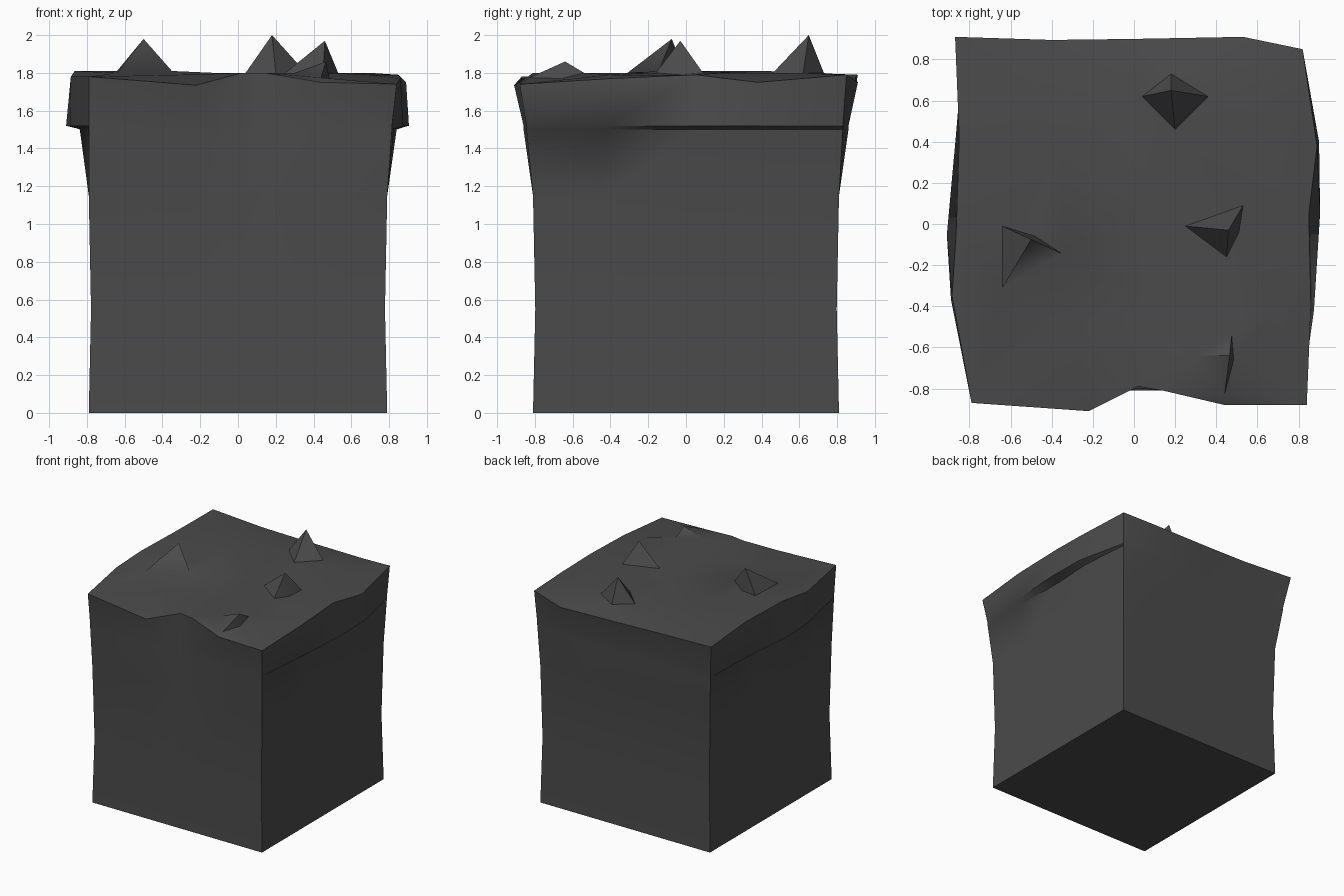
import bpy, bmesh, math
from mathutils import Vector
from mathutils.geometry import delaunay_2d_cdt

stone = bpy.data.materials.new("dark_grey_stone")
stone.diffuse_color = (0.07, 0.07, 0.07, 1)

# Uneven upper rim, counter-clockwise from the front left corner
rim = [(-0.79, -0.87, 1.78), (-0.22, -0.91, 1.735), (0.02, -0.79, 1.80),
       (0.14, -0.81, 1.80), (0.44, -0.88, 1.75), (0.84, -0.88, 1.74),
       (0.86, -0.40, 1.77), (0.85, 0.05, 1.79), (0.89, 0.38, 1.75),
       (0.82, 0.85, 1.79), (0.53, 0.91, 1.75), (0.00, 0.90, 1.76),
       (-0.40, 0.895, 1.77), (-0.87, 0.91, 1.79), (-0.85, 0.42, 1.81),
       (-0.865, -0.05, 1.81), (-0.885, -0.35, 1.78)]
n = len(rim)

# Loose points of the top surface
inner = [(-0.3, -0.5, 1.79), (0.1, -0.4, 1.79), (0.7, -0.4, 1.79), (0.7, 0.2, 1.80),
         (0.05, 0.1, 1.78), (-0.35, 0.35, 1.80), (0.6, 0.6, 1.80), (-0.6, 0.65, 1.80),
         (-0.15, 0.65, 1.80), (0.2, -0.62, 1.80)]

# Spikes: peak, two ridge ends, long slope foot, steep side foot
spikes = [
    [(-0.50, -0.075, 1.98), (-0.64, -0.01, 1.81), (-0.35, -0.145, 1.81),
     (-0.64, -0.31, 1.80), (-0.48, -0.06, 1.79)],
    [(0.18, 0.65, 2.0), (0.04, 0.62, 1.80), (0.36, 0.62, 1.80),
     (0.20, 0.46, 1.80), (0.18, 0.73, 1.80)],
    [(0.46, -0.03, 1.97), (0.45, -0.16, 1.80), (0.53, 0.09, 1.80),
     (0.25, -0.01, 1.80), (0.51, -0.04, 1.79)],
    [(0.465, -0.64, 1.86), (0.44, -0.83, 1.775), (0.475, -0.54, 1.80),
     (0.30, -0.64, 1.80), (0.485, -0.66, 1.77)],
]
pts = rim + inner
ridges = []
for s in spikes:
    k = len(pts)
    pts = pts + s
    ridges += [(k, k + 1), (k, k + 2)]

# Top surface: triangulate inside the rim
bm = bmesh.new()
_, _, faces, orig, _, _ = delaunay_2d_cdt(
    [Vector(p[:2]) for p in pts], ridges, [list(range(n))], 1, 1e-5)
top = [bm.verts.new(p) for p in pts]
for f in faces:
    bm.faces.new([top[orig[i][0]] for i in f])


def clamp(v, m):
    return max(-m, min(m, v))


# Side walls: rings (height, flare, scale) from below the rim down to the base
lip = {6: 0.875, 7: 0.905, 8: 0.90, 14: -0.865, 15: -0.91, 16: -0.89}
rings = [(1.52, 0.5, 1, True), (1.50, 0.5, 1, False), (1.15, 0.0, 1, False),
         (0.55, 0.0, 0.985, False), (0.0, 0.0, 1, False)]
upper = top[:n]
for z, t, s, overhang in rings:
    ring = []
    for i, (x, y, _) in enumerate(rim):
        bx, by = clamp(x * 1.1, 0.79) * s, clamp(y * 1.1, 0.81) * s
        px, py = bx + (x - bx) * t, by + (y - by) * t
        if overhang and i in lip:
            px = lip[i]
        ring.append(bm.verts.new((px, py, z)))
    for i in range(n):
        j = (i + 1) % n
        bm.faces.new((ring[i], ring[j], upper[j], upper[i]))
    upper = ring
bm.faces.new(upper[::-1])
bmesh.ops.recalc_face_normals(bm, faces=bm.faces)

me = bpy.data.meshes.new("rock_block")
bm.to_mesh(me)
bm.free()
me.materials.append(stone)
me.shade_smooth()
me.set_sharp_from_angle(angle=math.radians(50))
block = bpy.data.objects.new("rock_block", me)
bpy.context.collection.objects.link(block)
